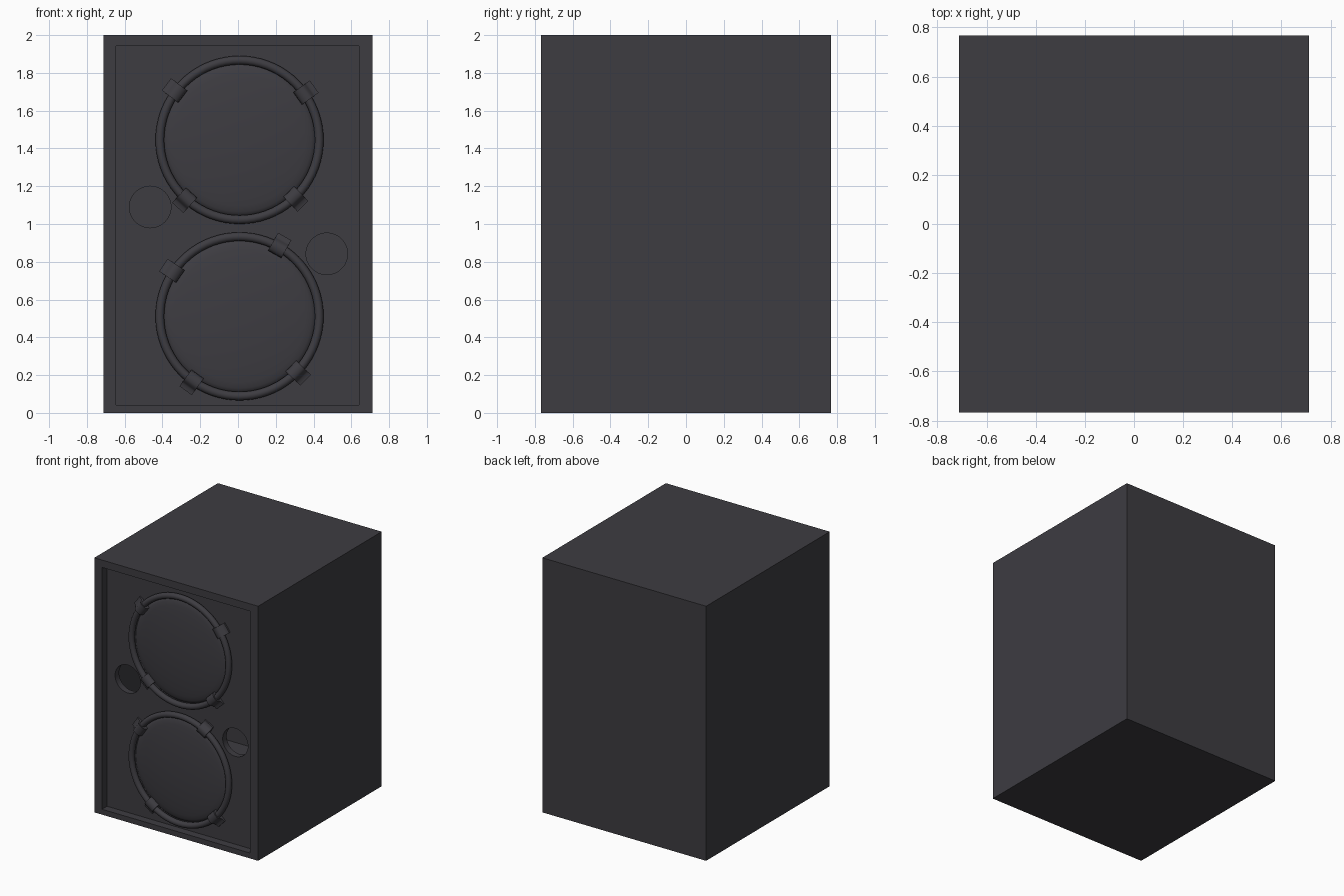
import bpy, bmesh, math
from mathutils import Vector, Matrix

if "Cube" in bpy.data.objects:
    bpy.data.objects.remove(bpy.data.objects["Cube"])

# One flat charcoal colour for the whole cabinet
charcoal = bpy.data.materials.new("charcoal")
charcoal.diffuse_color = (0.047, 0.045, 0.053, 1)
charcoal.use_nodes = True
charcoal.node_tree.nodes["Principled BSDF"].inputs["Base Color"].default_value = charcoal.diffuse_color

BAFFLE_Y = -0.705


def finish(name, bm, smooth=None):
    bmesh.ops.remove_doubles(bm, verts=bm.verts, dist=1e-5)
    bmesh.ops.recalc_face_normals(bm, faces=bm.faces)
    me = bpy.data.meshes.new(name)
    bm.to_mesh(me)
    bm.free()
    me.materials.append(charcoal)
    ob = bpy.data.objects.new(name, me)
    bpy.context.collection.objects.link(ob)
    if smooth:
        bpy.ops.object.select_all(action='DESELECT')
        ob.select_set(True)
        bpy.context.view_layer.objects.active = ob
        bpy.ops.object.shade_smooth_by_angle(angle=math.radians(smooth))
    return ob


def box(name, lo, hi):
    lo, hi = Vector(lo), Vector(hi)
    bm = bmesh.new()
    bmesh.ops.create_cube(bm, size=1)
    for v in bm.verts:
        v.co = Vector([(lo[i] + hi[i]) / 2 + v.co[i] * (hi[i] - lo[i]) for i in range(3)])
    return finish(name, bm)


def cut(target, cutter):
    mod = target.modifiers.new("cut", 'BOOLEAN')
    mod.operation = 'DIFFERENCE'
    mod.solver = 'EXACT'
    mod.object = cutter
    bpy.context.view_layer.objects.active = target
    bpy.ops.object.modifier_apply(modifier=mod.name)
    bpy.data.objects.remove(cutter)


def lathe(name, profile, x, z, closed=False, steps=72):
    # profile points are (radius, height in front of the baffle)
    bm = bmesh.new()
    vs = [bm.verts.new((r, -h, 0)) for r, h in profile]
    es = [bm.edges.new(p) for p in zip(vs, vs[1:])]
    if closed:
        es.append(bm.edges.new((vs[-1], vs[0])))
    bmesh.ops.spin(bm, geom=vs + es, cent=(0, 0, 0), axis=(0, 1, 0),
                   angle=2 * math.pi, steps=steps, use_merge=True)
    bmesh.ops.translate(bm, verts=bm.verts, vec=(x, BAFFLE_Y, z))
    return finish(name, bm, 40)


# Hollow cabinet, open at the front
cabinet = box("cabinet", (-0.712, -0.767, 0), (0.712, 0.767, 2))
cut(cabinet, box("cavity_cutter", (-0.645, -0.9, 0.042), (0.64, 0.70, 1.942)))

# Recessed front panel with two ports
baffle = box("front_panel", (-0.645, BAFFLE_Y, 0.042), (0.64, BAFFLE_Y + 0.05, 1.942))
for px, pz in ((-0.465, 1.09), (0.47, 0.842)):
    bm = bmesh.new()
    bmesh.ops.create_cone(bm, cap_ends=True, segments=48, radius1=0.11, radius2=0.11, depth=0.4,
                          matrix=Matrix.Translation((px, BAFFLE_Y, pz)) @ Matrix.Rotation(math.pi / 2, 4, 'X'))
    cut(baffle, finish("port_cutter", bm))
baffle.select_set(True)
bpy.context.view_layer.objects.active = baffle
bpy.ops.object.shade_smooth_by_angle(angle=math.radians(30))

# Clip cross-section: (offset from ring radius, height), arching over the ring
CLIP = [(-0.045, 0.012), (-0.042, 0.034), (-0.03, 0.047), (-0.01, 0.054), (0.01, 0.053),
        (0.024, 0.044), (0.032, 0.026), (0.042, 0.015), (0.064, 0.012), (0.064, 0.0), (-0.045, 0.0)]


def clip(name, x, z, angle, radius):
    bm = bmesh.new()
    face = bm.faces.new([bm.verts.new((radius + r, -h, -0.04)) for r, h in CLIP])
    ext = bmesh.ops.extrude_face_region(bm, geom=[face])
    bmesh.ops.translate(bm, vec=(0, 0, 0.08),
                        verts=[g for g in ext["geom"] if isinstance(g, bmesh.types.BMVert)])
    turn = Matrix.Rotation(-math.radians(angle), 4, 'Y')
    bm.transform(Matrix.Translation((x, BAFFLE_Y, z)) @ turn)
    return finish(name, bm, 40)


# Two speakers: domed cover, rim ring and four clips each
RING_R, TUBE = 0.422, 0.023
DOME = [(0, 0.042), (0.06, 0.0415), (0.12, 0.040), (0.18, 0.037), (0.24, 0.033), (0.30, 0.027),
        (0.35, 0.021), (0.38, 0.015), (0.395, 0.008), (0.402, 0)]
tube = [(RING_R + TUBE * math.cos(a), TUBE + TUBE * math.sin(a))
        for a in (2 * math.pi * i / 16 for i in range(16))]
for label, z, angles in (("upper", 1.445, (142.7, 35.5, 227.7, -46.3)),
                         ("lower", 0.511, (146, 60.5, 234, -44))):
    lathe(label + "_speaker_dome", DOME, 0.008, z)
    lathe(label + "_speaker_ring", tube, 0.008, z, closed=True)
    for i, a in enumerate(angles):
        clip(f"{label}_clip_{i + 1}", 0.008, z, a, RING_R)
